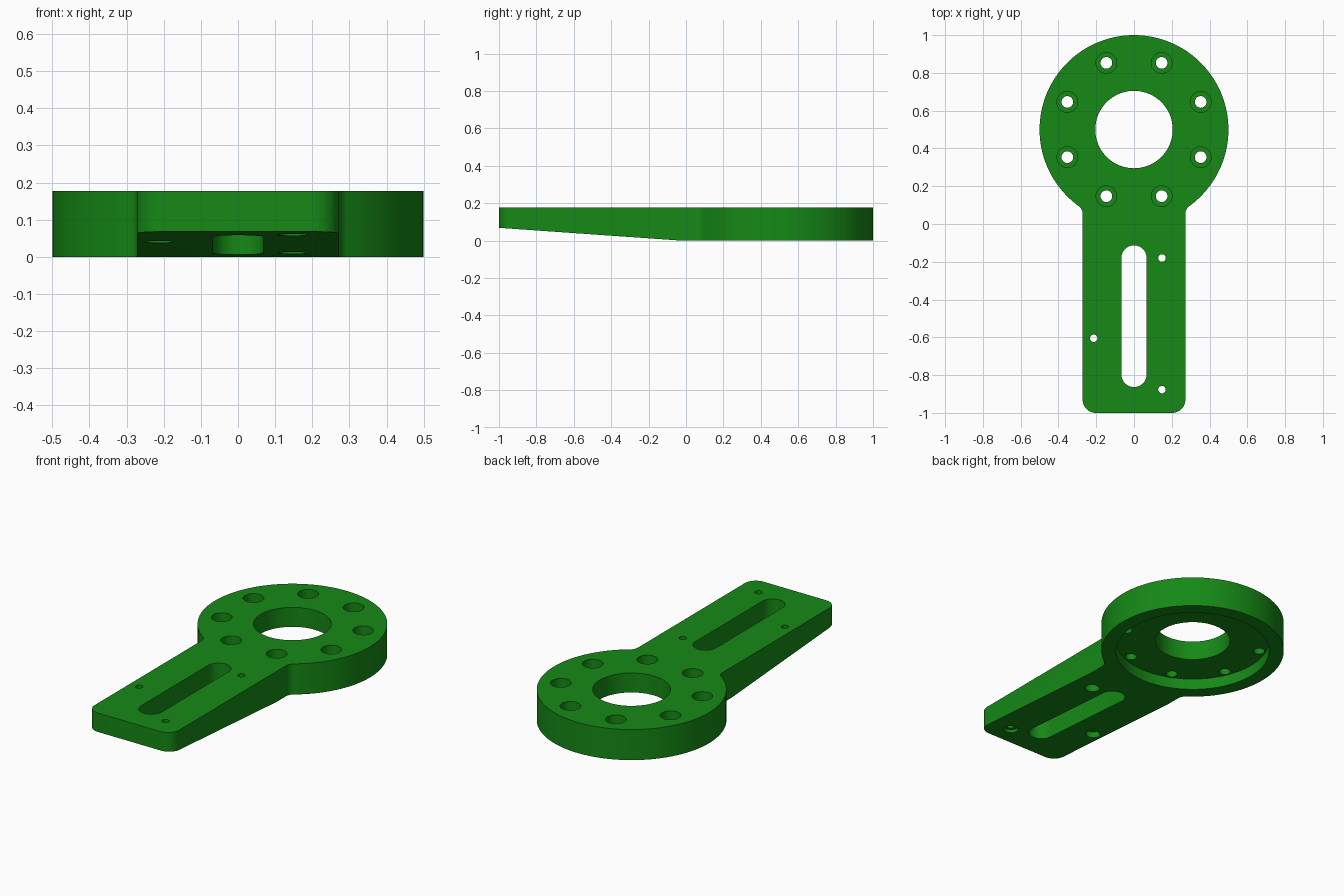
import bpy, bmesh
from math import sin, cos, pi, sqrt, atan2, radians

if "Cube" in bpy.data.objects:
    bpy.data.objects.remove(bpy.data.objects["Cube"])

T = 0.178          # plate thickness
W = 0.272          # arm half width
HEAD_Y = 0.5       # head centre


def arc(cx, cy, r, a0, a1, n):
    return [(cx + r * cos(a0 + (a1 - a0) * i / n), cy + r * sin(a0 + (a1 - a0) * i / n))
            for i in range(n + 1)]


def prism(name, loop, z0, z1):
    """Extrude a closed counter-clockwise xy loop from z0 to z1."""
    bm = bmesh.new()
    f = bm.faces.new([bm.verts.new((x, y, z0)) for x, y in loop])
    ext = bmesh.ops.extrude_face_region(bm, geom=[f])
    for v in ext["geom"]:
        if isinstance(v, bmesh.types.BMVert):
            v.co.z = z1
    bmesh.ops.recalc_face_normals(bm, faces=bm.faces)
    me = bpy.data.meshes.new(name)
    bm.to_mesh(me)
    bm.free()
    ob = bpy.data.objects.new(name, me)
    bpy.context.collection.objects.link(ob)
    return ob


def disc(x, y, r, n):
    return arc(x, y, r, 0, 2 * pi, n)[:-1]


# plate outline: right half, then mirrored
c, f = 0.07, 0.05
fx = W + f
fy = HEAD_Y - sqrt((0.5 + f) ** 2 - fx ** 2)
join = atan2(fy - HEAD_Y, fx)
right = arc(W - c, -1 + c, c, -pi / 2, 0, 10)
right += arc(fx, fy, f, pi, join + pi, 8)
right += arc(0, HEAD_Y, 0.5, join, pi / 2, 56)[1:]
left = [(-x, y) for x, y in reversed(right[:-1])]
plate = prism("mounting_arm", right + left, 0, T)

cutters = []


def cut(loop, z0, z1):
    ob = prism("cutter", loop, z0, z1)
    ob.hide_render = True
    cutters.append(ob)
    return ob


# sloped underside of the arm
wedge = cut([(-1.2, -0.1), (-0.03, -0.1), (-0.03, 0), (-1.2, 0.082)], -0.6, 0.6)
for v in wedge.data.vertices:
    v.co = (v.co.z, v.co.x, v.co.y)

# underside recess and central bore
cut(disc(0, HEAD_Y, 0.42, 96), -0.1, 0.065)
cut(disc(0, HEAD_Y, 0.205, 64), -0.1, 0.3)

# ring of counterbored bolt holes
for i in range(8):
    a = radians(22.5 + 45 * i)
    x, y = 0.382 * cos(a), HEAD_Y + 0.382 * sin(a)
    cut(disc(x, y, 0.055, 32), 0.113, 0.3)
    cut(disc(x, y, 0.031, 24), -0.1, 0.25)

# long slot
s = 0.067
cut(arc(0, -0.863 + s, s, pi, 2 * pi, 20) + arc(0, -0.113 - s, s, 0, pi, 20), -0.1, 0.3)

# small arm holes, counterbored from below
for x, y in ((0.148, -0.18), (-0.213, -0.605), (0.148, -0.877)):
    cut(disc(x, y, 0.04, 32), -0.1, 0.078)
    cut(disc(x, y, 0.02, 20), -0.15, 0.3)

for ob in cutters:
    m = plate.modifiers.new("cut", 'BOOLEAN')
    m.operation = 'DIFFERENCE'
    m.solver = 'EXACT'
    m.object = ob

bpy.ops.object.select_all(action='DESELECT')
bpy.context.view_layer.objects.active = plate
plate.select_set(True)
bpy.ops.object.convert(target='MESH')
for ob in cutters:
    bpy.data.objects.remove(ob)
plate = bpy.context.view_layer.objects.active
bpy.ops.object.shade_smooth_by_angle(angle=radians(30))

# green finish
mat = bpy.data.materials.new("green")
mat.diffuse_color = (0.008, 0.25, 0.008, 1)
mat.use_nodes = True
mat.node_tree.nodes["Principled BSDF"].inputs["Base Color"].default_value = mat.diffuse_color
plate.data.materials.clear()
plate.data.materials.append(mat)
